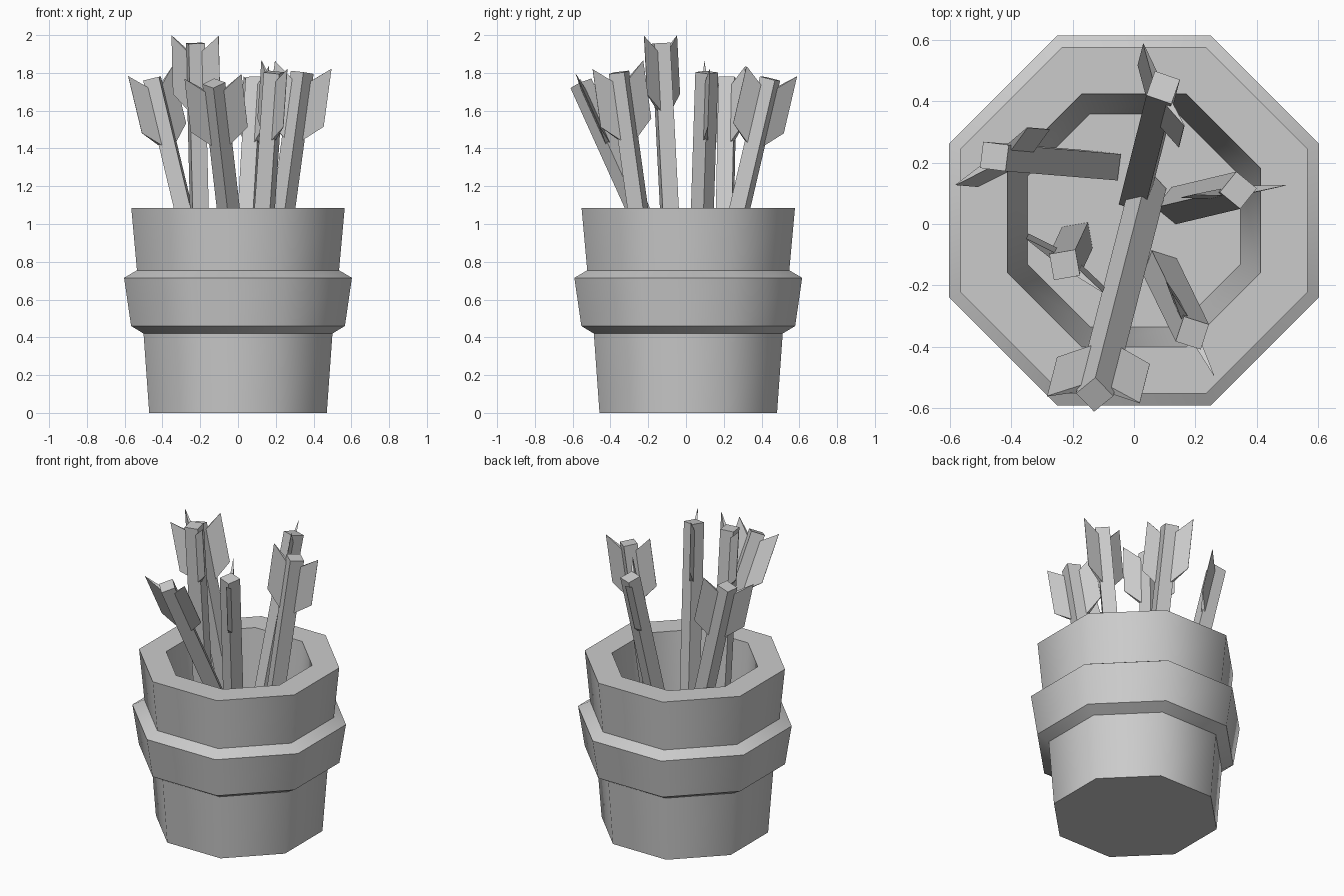
import bpy, bmesh, math
from mathutils import Vector

if "Cube" in bpy.data.objects:
    bpy.data.objects.remove(bpy.data.objects["Cube"])

CY = 0.012      # pot centre in y
FLOOR = 0.25    # inside floor height


def make_object(name, bm):
    bmesh.ops.recalc_face_normals(bm, faces=bm.faces[:])
    mesh = bpy.data.meshes.new(name)
    bm.to_mesh(mesh)
    bm.free()
    ob = bpy.data.objects.new(name, mesh)
    bpy.context.collection.objects.link(ob)
    return ob


def solid(bm, rings):
    """Skin a list of equal-length point rings and cap both ends."""
    loops = [[bm.verts.new(p) for p in ring] for ring in rings]
    n = len(loops[0])
    for a, b in zip(loops, loops[1:]):
        for i in range(n):
            j = (i + 1) % n
            bm.faces.new((a[i], a[j], b[j], b[i]))
    bm.faces.new(loops[0][::-1])
    bm.faces.new(loops[-1])


# Octagonal pot: profile of (apothem, z), outside then inside
profile = [(0.47, 0), (0.50, 0.42), (0.566, 0.46), (0.603, 0.715), (0.535, 0.755),
           (0.565, 1.085), (0.412, 1.085), (0.347, FLOOR)]
bm = bmesh.new()
rings = []
for a, z in profile:
    r = a / math.cos(math.pi / 8)
    rings.append([(r * math.cos((k + 0.5) * math.pi / 4),
                   r * math.sin((k + 0.5) * math.pi / 4) + CY, z) for k in range(8)])
solid(bm, rings)
pot = make_object("pot", bm)
bpy.context.view_layer.objects.active = pot
pot.select_set(True)
bpy.ops.object.shade_smooth_by_angle(angle=math.radians(47))


# Arrow: square shaft with two wedge fins on opposite corners
def arrow(name, top, foot, fin_angle):
    top, foot = Vector(top), Vector((*foot, FLOOR))
    axis = (foot - top).normalized()
    a = math.radians(fin_angle)
    u = Vector((math.cos(a), math.sin(a), 0))
    u = (u - axis * u.dot(axis)).normalized()
    v = axis.cross(u)

    def at(r, s, t):
        return top + u * r + v * s + axis * t

    bm = bmesh.new()
    h = 0.061
    solid(bm, [[at(h, 0, t), at(0, h, t), at(-h, 0, t), at(0, -h, t)]
               for t in (0, (foot - top).length)])
    # fin outline (radius, distance below the nock, half thickness)
    outline = [(0.045, 0.045, 0.012), (0.152, -0.04, 0.001),
               (0.152, 0.27, 0.001), (0.045, 0.36, 0.012)]
    for side in (1, -1):
        solid(bm, [[at(side * r, w * s, t) for r, t, w in outline] for s in (-1, 1)])
    return make_object(name, bm)


arrows = [
    ("arrow_left", (-0.455, 0.22, 1.77), (-0.09, 0.19), 37),
    ("arrow_tall", (-0.226, -0.133, 1.957), (-0.185, -0.045), -35),
    ("arrow_front", (-0.128, -0.556, 1.745), (0.045, 0.12), -2),
    ("arrow_back", (0.095, 0.445, 1.77), (0.005, 0.09), 115),
    ("arrow_right", (0.34, 0.11, 1.803), (0.13, 0.06), 6),
    ("arrow_front_right", (0.19, -0.355, 1.803), (0.085, -0.14), -63),
]
for args in arrows:
    arrow(*args)
